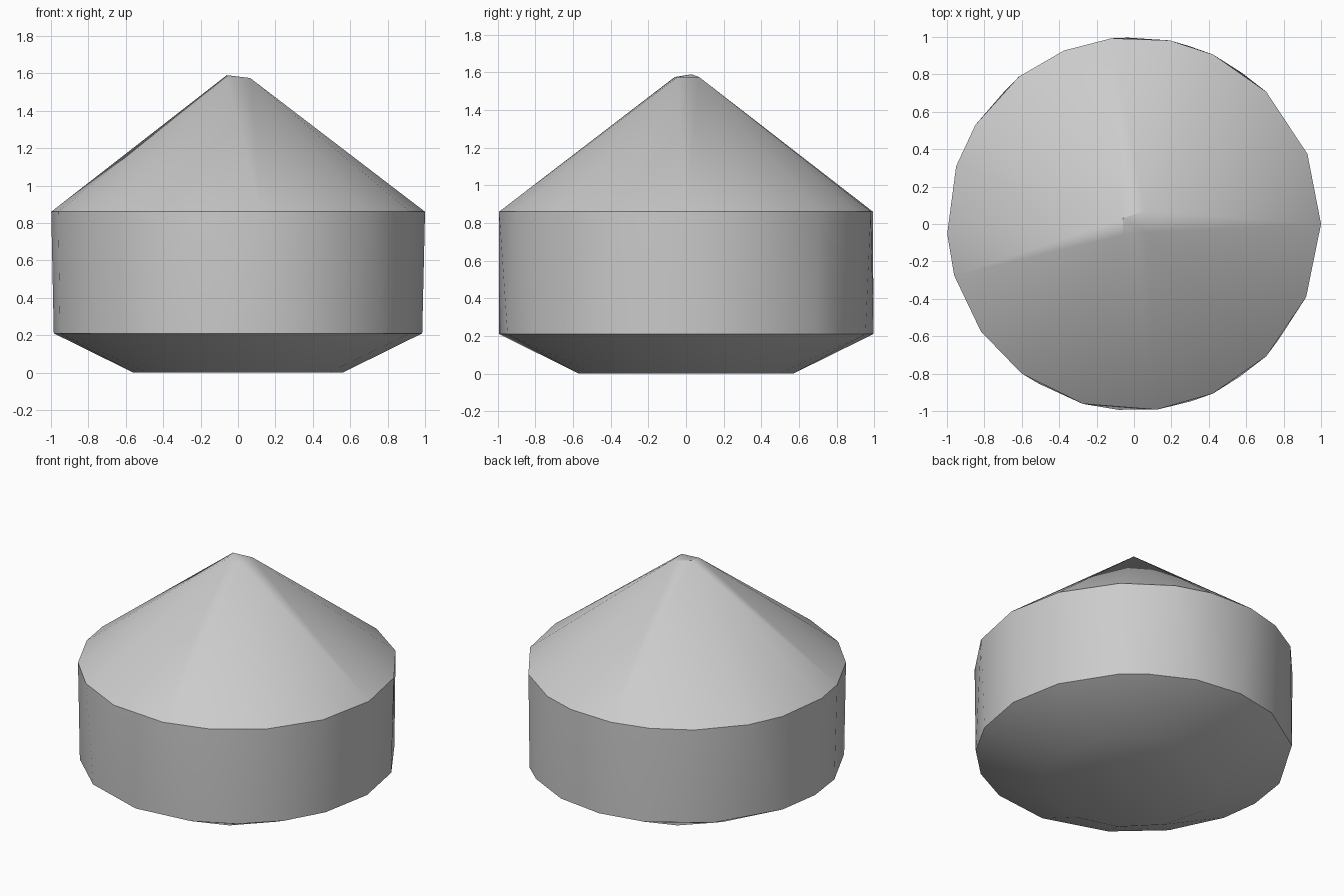
import bpy, bmesh
from math import cos, sin, radians

cube = bpy.data.objects.get("Cube")
if cube:
    bpy.data.objects.remove(cube)

# Plain grey surface
grey = bpy.data.materials.new("grey")
grey.use_nodes = True
colour = (0.6, 0.6, 0.6, 1)
grey.diffuse_color = colour
grey.node_tree.nodes["Principled BSDF"].inputs["Base Color"].default_value = colour


def ring(angles, rx, ry, z):
    return [(rx * cos(radians(a)), ry * sin(radians(a)), z) for a in angles]


# Unevenly spaced corners of the roof edge and of the lower wall edge
eaves = [0, 22, 45, 65, 79, 97, 112, 128, 148, 162, 183, 196, 215, 233, 254, 277, 295, 315, 337]
wall_foot = [0, 21, 44, 54, 73, 92, 110, 135, 163, 180, 195, 217, 239, 265, 288, 305, 322, 339]

points = ring(range(0, 360, 30), 0.56, 0.57, 0)         # base
points += ring(wall_foot, 0.985, 0.997, 0.21)            # lower wall edge
points += ring(eaves, 1, 1, 0.86)                        # roof edge
points += [(-0.06, 0.03, 1.59), (0.06, 0.07, 1.575),     # folded tip
           (0.065, -0.045, 1.575), (-0.06, -0.06, 1.575)]

# Convex shell around the rings
bm = bmesh.new()
for p in points:
    bm.verts.new(p)
bmesh.ops.convex_hull(bm, input=bm.verts[:])
bmesh.ops.recalc_face_normals(bm, faces=bm.faces[:])
mesh = bpy.data.meshes.new("cone_topped_drum")
bm.to_mesh(mesh)
bm.free()
mesh.materials.append(grey)
drum = bpy.data.objects.new("cone_topped_drum", mesh)
bpy.context.collection.objects.link(drum)

# Smooth sides with crisp rims
for o in bpy.context.selected_objects:
    o.select_set(False)
drum.select_set(True)
bpy.context.view_layer.objects.active = drum
bpy.ops.object.shade_smooth_by_angle(angle=radians(32))
